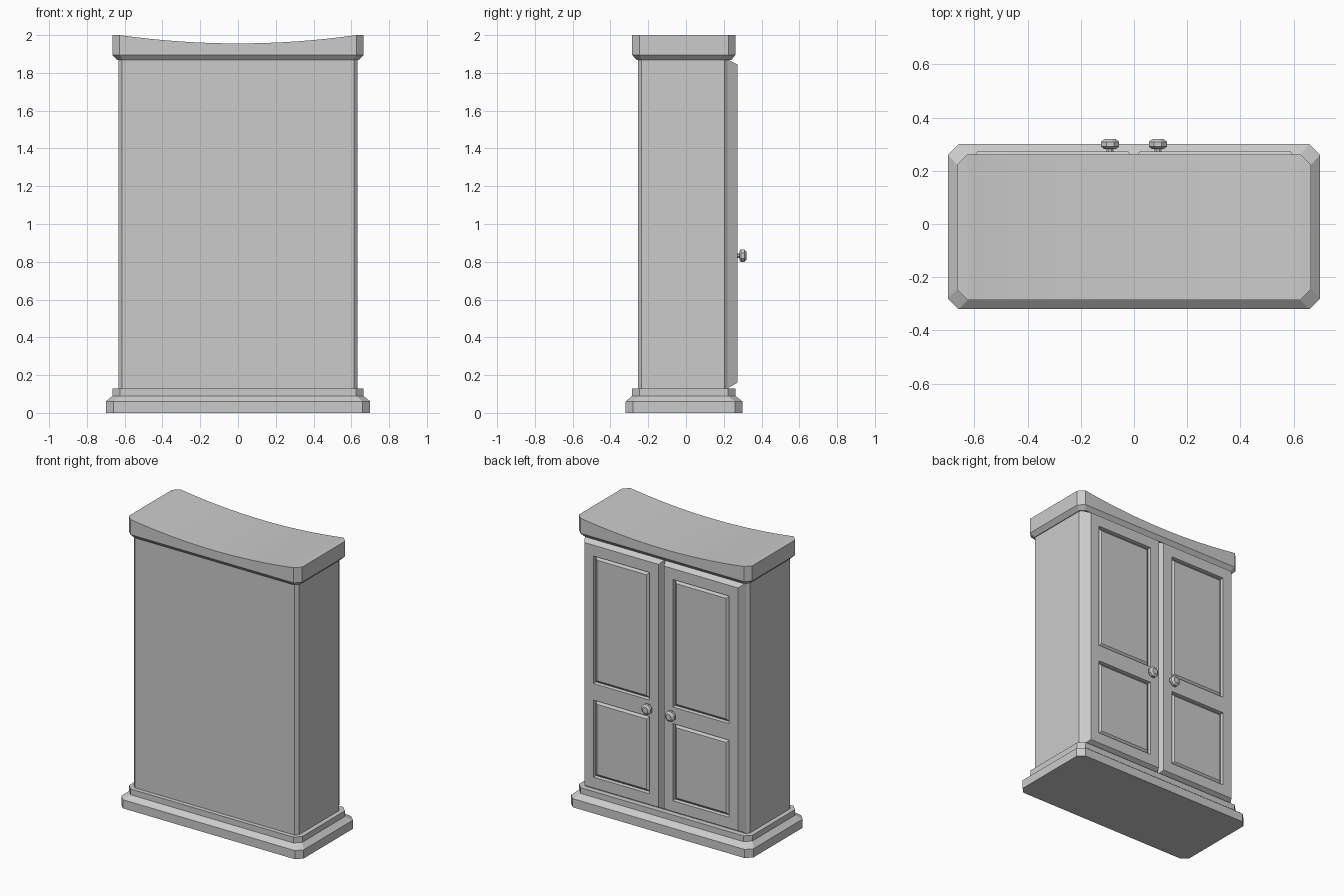
import bpy, bmesh, math
from mathutils import Matrix

if "Cube" in bpy.data.objects:
    bpy.data.objects.remove(bpy.data.objects["Cube"])


def finish(bm, name):
    bmesh.ops.remove_doubles(bm, verts=bm.verts, dist=1e-5)
    me = bpy.data.meshes.new(name)
    bm.to_mesh(me)
    bm.free()
    ob = bpy.data.objects.new(name, me)
    bpy.context.collection.objects.link(ob)
    return ob


def loft(bm, rings, start=False, end=False):
    """Skin a list of equal-length rings; optional end caps."""
    vr = [[bm.verts.new(p) for p in r] for r in rings]
    n = len(vr[0])
    for a, b in zip(vr, vr[1:]):
        for i in range(n):
            j = (i + 1) % n
            bm.faces.new((a[i], a[j], b[j], b[i]))
    if start:
        bm.faces.new(vr[0][::-1])
    if end:
        bm.faces.new(vr[-1])
    return vr


def outline(x, y0, y1, c, z):
    """Rectangle with cut corners, counter-clockwise from above."""
    return [(-x, y0 + c, z), (-x + c, y0, z), (x - c, y0, z), (x, y0 + c, z),
            (x, y1 - c, z), (x - c, y1, z), (-x + c, y1, z), (-x, y1 - c, z)]


def rect(x0, x1, z0, z1, y):
    """Upright rectangle, counter-clockwise seen from +y."""
    return [(x1, y, z0), (x0, y, z0), (x0, y, z1), (x1, y, z1)]


# stepped plinth
bm = bmesh.new()
loft(bm, [outline(0.70, -0.32, 0.30, 0.04, 0), outline(0.70, -0.32, 0.30, 0.04, 0.06),
          outline(0.665, -0.285, 0.262, 0.04, 0.09),
          outline(0.665, -0.285, 0.262, 0.04, 0.13)], True, True)
finish(bm, "plinth")

# cabinet body
bm = bmesh.new()
loft(bm, [outline(0.633, -0.255, 0.225, 0.02, z) for z in (0.13, 1.875)], True, True)
finish(bm, "body")

# crown with a dished top
N = 16


def crown_ring(x, y0, y1, c, z):
    inner = [(x - c) * (2 * i / N - 1) for i in range(N + 1)]
    front = [(-x, y0 + c)] + [(u, y0) for u in inner] + [(x, y0 + c)]
    back = [(x, y1 - c)] + [(u, y1) for u in reversed(inner)] + [(-x, y1 - c)]
    return [(u, v, z(u)) for u, v in front + back]


def dish(u):
    return 1.956 + 0.044 * min(1, abs(u) / 0.627) ** 2


bm = bmesh.new()
big = (0.665, -0.285, 0.262, 0.038)
rings = loft(bm, [crown_ring(0.638, -0.262, 0.24, 0.03, lambda u: 1.868),
                  crown_ring(*big, lambda u: 1.895), crown_ring(*big, dish)], True)
top = rings[-1]
for i in range(N + 2):
    bm.faces.new((top[i], top[i + 1], top[-2 - i], top[-1 - i]))
finish(bm, "crown")

# pair of doors on the +y side, with raised and fielded panels
FACE = 0.272
xs = (0.02, 0.09, 0.52, 0.59)
zs = (0.16, 0.235, 0.77, 0.885, 1.77, 1.845)
bm = bmesh.new()
loft(bm, [rect(0.0, 0.62, 0.13, 1.87, 0.22),
          rect(xs[0], xs[-1], zs[0], zs[-1], FACE)], True)
for i in range(3):
    for k in range(5):
        x0, x1, z0, z1 = xs[i], xs[i + 1], zs[k], zs[k + 1]
        if i == 1 and k in (1, 3):
            g = 0.024
            loft(bm, [rect(x0, x1, z0, z1, FACE),
                      rect(x0 + 0.004, x1 - 0.004, z0 + 0.004, z1 - 0.004, FACE - 0.022),
                      rect(x0 + g, x1 - g, z0 + g, z1 - g, FACE - 0.004)], end=True)
        else:
            bm.faces.new([bm.verts.new(p) for p in rect(x0, x1, z0, z1, FACE)])
doors = finish(bm, "doors")
doors.modifiers.new("mirror", 'MIRROR').use_mirror_merge = False

# faceted knobs
profile = [(0.265, 0.014), (0.282, 0.014), (0.282, 0.024), (0.291, 0.037),
           (0.309, 0.037), (0.32, 0.022)]
bm = bmesh.new()
SIDES = 8
loft(bm, [[(0.09 - r * math.cos(t), y, 0.832 + r * math.sin(t))
           for t in [2 * math.pi * (s + 0.5) / SIDES for s in range(SIDES)]]
          for y, r in profile], True, True)
knobs = finish(bm, "knobs")
knobs.modifiers.new("mirror", 'MIRROR').use_mirror_merge = False
